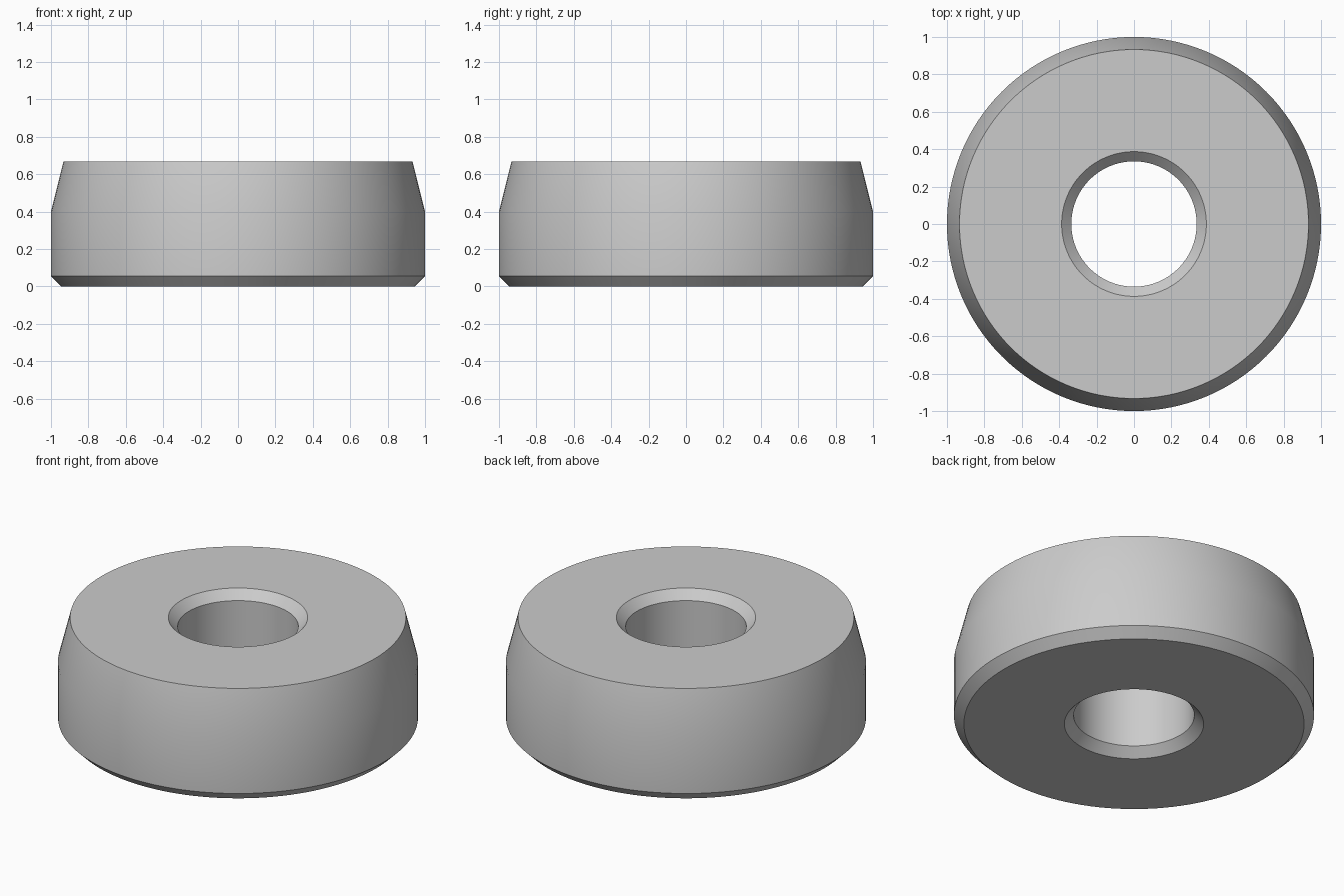
import bpy
import bmesh
import math
from mathutils import Matrix

cube = bpy.data.objects.get("Cube")
if cube:
    bpy.data.objects.remove(cube)

# Plain grey material
GREY = (0.6, 0.6, 0.6, 1.0)
grey = bpy.data.materials.new("plain_grey")
grey.use_nodes = True
grey.diffuse_color = GREY
grey.node_tree.nodes["Principled BSDF"].inputs["Base Color"].default_value = GREY

# Closed ring section (radius, height): chamfered rims, tapered upper wall
SECTION = [
    (0.945, 0.0), (1.0, 0.055), (1.0, 0.4), (0.933, 0.668),
    (0.387, 0.668), (0.335, 0.615), (0.335, 0.053), (0.387, 0.0),
]
SEGMENTS = 128


def lathe(name, section, material):
    """Revolve a closed section about the z axis into a solid ring."""
    bm = bmesh.new()
    verts = [bm.verts.new((r, 0, z)) for r, z in section]
    edges = [bm.edges.new((a, b)) for a, b in zip(verts, verts[1:] + verts[:1])]
    bmesh.ops.spin(bm, geom=verts + edges, cent=(0, 0, 0), axis=(0, 0, 1),
                   angle=math.tau, steps=SEGMENTS, use_merge=True)
    bmesh.ops.remove_doubles(bm, verts=bm.verts, dist=1e-4)
    bmesh.ops.recalc_face_normals(bm, faces=bm.faces)
    mesh = bpy.data.meshes.new(name)
    bm.to_mesh(mesh)
    bm.free()
    mesh.materials.append(material)
    obj = bpy.data.objects.new(name, mesh)
    bpy.context.collection.objects.link(obj)
    return obj


# Ring body, smooth around the walls with crisp chamfer edges
ring = lathe("ring_body", SECTION, grey)
bpy.ops.object.select_all(action="DESELECT")
ring.select_set(True)
bpy.context.view_layer.objects.active = ring
bpy.ops.object.shade_smooth_by_angle(angle=math.radians(30))
